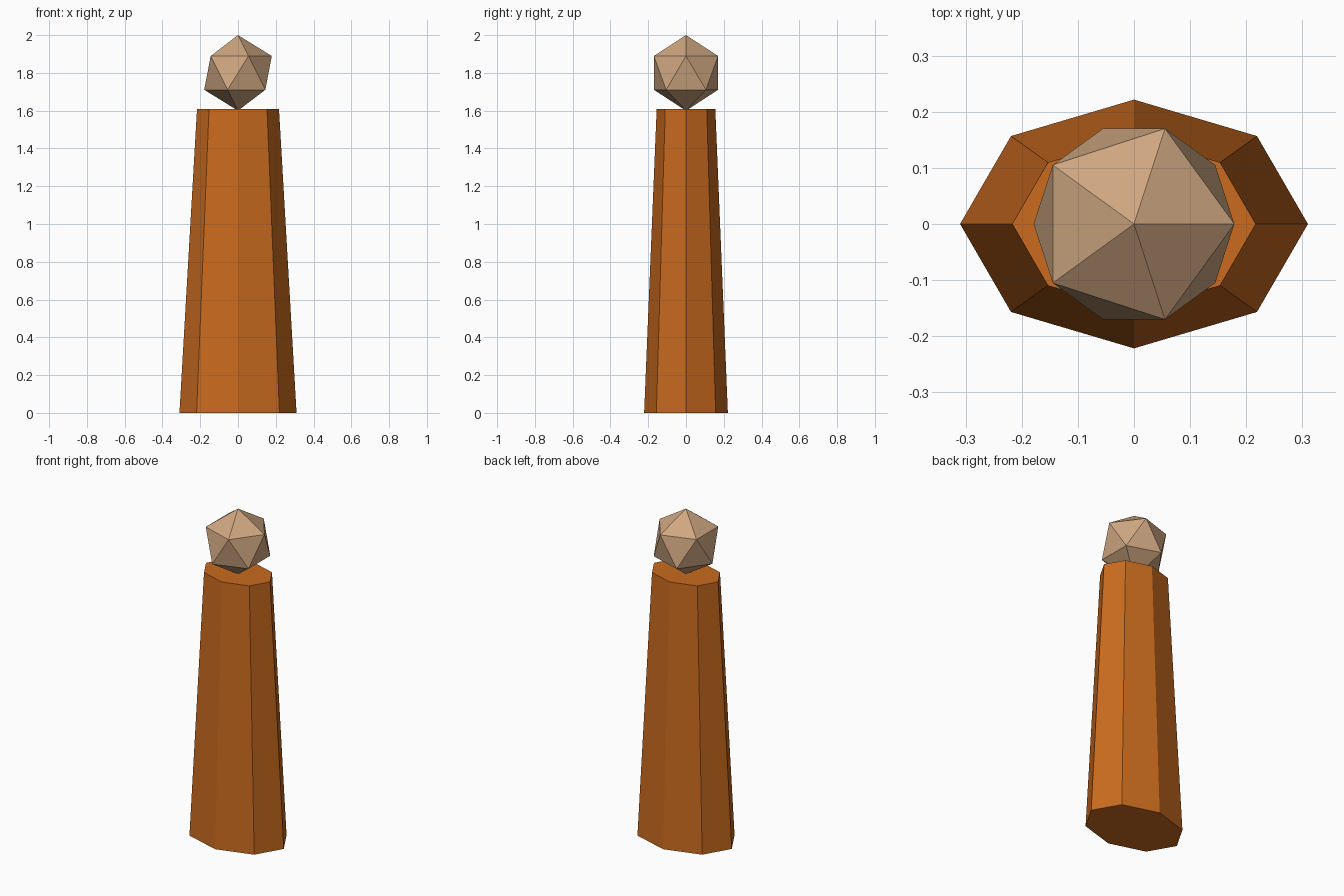
import bpy

if "Cube" in bpy.data.objects:
    bpy.data.objects.remove(bpy.data.objects["Cube"])


def material(name, rgb):
    m = bpy.data.materials.new(name)
    m.diffuse_color = (*[(c / 255) ** 2.2 for c in rgb], 1)
    m.use_nodes = True
    m.node_tree.nodes["Principled BSDF"].inputs["Base Color"].default_value = m.diffuse_color
    return m


# Tapered eight-sided body, flattened front to back
bpy.ops.mesh.primitive_cone_add(vertices=8, radius1=0.31, radius2=0.217,
                                depth=1.61, location=(0, 0, 0.805))
body = bpy.context.object
body.name = "body"
body.scale.y = 0.715
body.data.materials.append(material("burnt orange", (200, 106, 36)))

# Faceted round head resting on the body
bpy.ops.mesh.primitive_ico_sphere_add(subdivisions=1, radius=0.2,
                                      location=(0, 0, 1.8))
head = bpy.context.object
head.name = "head"
head.data.materials.append(material("tan", (205, 165, 128)))

for part in (body, head):
    for face in part.data.polygons:
        face.use_smooth = False
